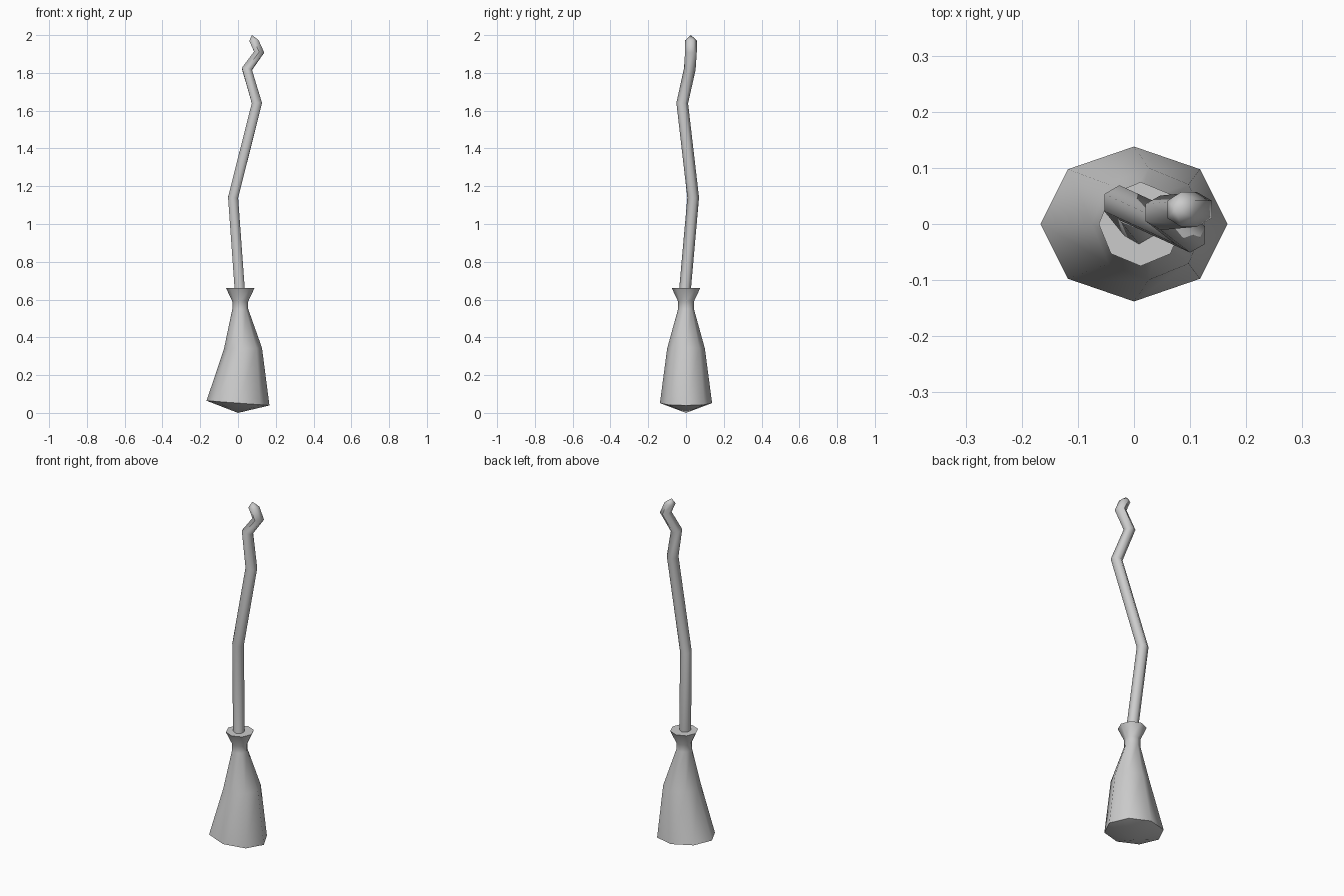
import bpy, bmesh, math
from mathutils import Vector, Matrix

cube = bpy.data.objects.get("Cube")
if cube:
    bpy.data.objects.remove(cube, do_unlink=True)

grey = bpy.data.materials.new("plain grey")
grey.use_nodes = True
colour = (0.6, 0.6, 0.6, 1)
grey.diffuse_color = colour
grey.node_tree.nodes["Principled BSDF"].inputs["Base Color"].default_value = colour


def ring(bm, centre, normal, rx, ry, sides, turn=0):
    """A closed ring of vertices facing along the normal."""
    rot = Vector((0, 0, 1)).rotation_difference(normal)
    angles = [turn + 2 * math.pi * i / sides for i in range(sides)]
    return [bm.verts.new(Vector(centre) + rot @ Vector((rx * math.cos(a), ry * math.sin(a), 0)))
            for a in angles]


def bridge(bm, lower, upper):
    n = len(lower)
    for i in range(n):
        j = (i + 1) % n
        bm.faces.new((lower[i], lower[j], upper[j], upper[i]))


def fan(bm, loop, tip):
    apex = bm.verts.new(tip)
    for a, b in zip(loop, loop[1:] + loop[:1]):
        bm.faces.new((a, b, apex))


def finish(bm, name, angle):
    bmesh.ops.recalc_face_normals(bm, faces=bm.faces)
    mesh = bpy.data.meshes.new(name)
    bm.to_mesh(mesh)
    bm.free()
    mesh.materials.append(grey)
    obj = bpy.data.objects.new(name, mesh)
    bpy.context.collection.objects.link(obj)
    bpy.ops.object.select_all(action='DESELECT')
    obj.select_set(True)
    bpy.context.view_layer.objects.active = obj
    bpy.ops.object.shade_smooth_by_angle(angle=math.radians(angle))
    return obj


# Brush: eight-sided bundle, tilted at the bottom, tied at the neck, flared on top
# each row: x centre, height, x radius, y radius, sideways tilt
profile = [
    (0.0, 0.052, 0.167, 0.138, 0.075),
    (0.026, 0.34, 0.101, 0.1, -0.04),
    (0.012, 0.55, 0.042, 0.042, 0),
    (0.012, 0.59, 0.042, 0.042, 0),
    (0.012, 0.66, 0.075, 0.075, 0),
]
bm = bmesh.new()
loops = [ring(bm, (x, 0, z), Vector((tilt, 0, 1)), rx, ry, 8) for x, z, rx, ry, tilt in profile]
for lower, upper in zip(loops, loops[1:]):
    bridge(bm, lower, upper)
fan(bm, loops[0], (0, 0, 0))
bm.faces.new(loops[-1])
finish(bm, "brush_bundle", 62)

# Handle: crooked six-sided stick with mitred bends and a blunt point
path = [Vector(p) for p in (
    (0.013, -0.01, 0.6), (-0.026, 0.038, 1.14), (0.1, -0.02, 1.64),
    (0.047, 0.02, 1.82), (0.112, 0.026, 1.91), (0.084, 0.026, 1.972))]
bm = bmesh.new()
loops = []
for i, p in enumerate(path):
    before = (p - path[max(i - 1, 0)]).normalized()
    after = (path[min(i + 1, len(path) - 1)] - p).normalized()
    loops.append(ring(bm, p, before + after, 0.031, 0.031, 6, math.pi / 6))
# level the last ring so that the point sits evenly on it
for v in loops[-1]:
    v.co.z = path[-1].z + (v.co.x - path[-1].x) * 0.1
for lower, upper in zip(loops, loops[1:]):
    bridge(bm, lower, upper)
bm.faces.new(loops[0])
fan(bm, loops[-1], (0.074, 0.026, 2.0))
finish(bm, "crooked_handle", 65)
